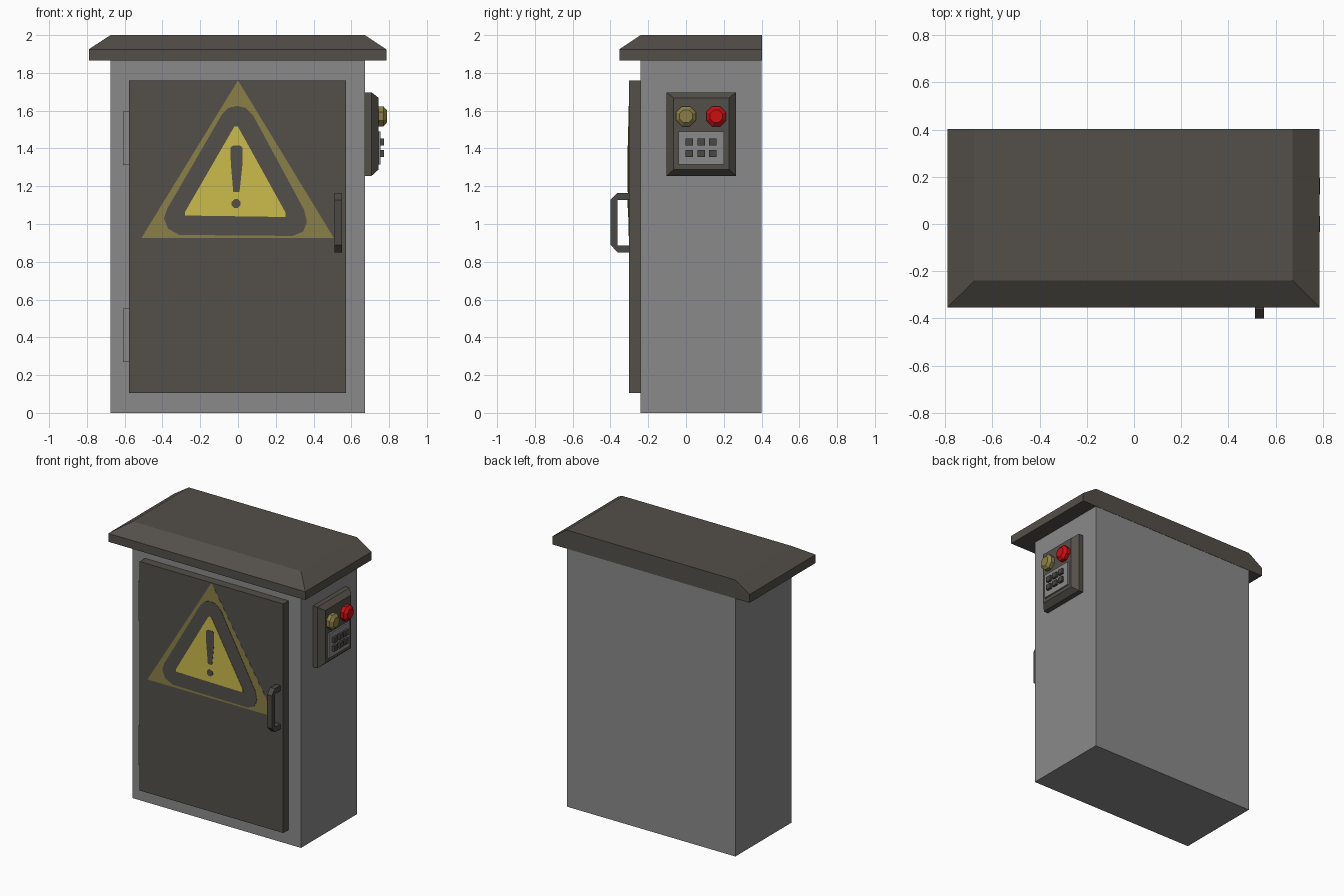
import bpy, bmesh, math

if "Cube" in bpy.data.objects:
    bpy.data.objects.remove(bpy.data.objects["Cube"])


def material(name, rgb):
    m = bpy.data.materials.new(name)
    m.diffuse_color = (*rgb, 1)
    m.use_nodes = True
    m.node_tree.nodes["Principled BSDF"].inputs["Base Color"].default_value = m.diffuse_color
    return m


GREY = material("cabinet_grey", (0.255, 0.255, 0.255))
DARK = material("dark_brown_grey", (0.088, 0.080, 0.068))
IRON = material("handle_iron", (0.070, 0.065, 0.058))
OLIVE = material("faded_yellow", (0.255, 0.215, 0.065))
YELLOW = material("bright_yellow", (0.60, 0.50, 0.07))
RED = material("button_red", (0.60, 0.004, 0.006))


def loft(name, rings, mat):
    """Closed solid through matching rings of 3D points."""
    bm = bmesh.new()
    rows = [[bm.verts.new(p) for p in r] for r in rings]
    n = len(rows[0])
    for a, b in zip(rows, rows[1:]):
        for i in range(n):
            j = (i + 1) % n
            bm.faces.new((a[i], a[j], b[j], b[i]))
    bm.faces.new(rows[0])
    bm.faces.new(rows[-1])
    bmesh.ops.recalc_face_normals(bm, faces=bm.faces)
    me = bpy.data.meshes.new(name)
    bm.to_mesh(me)
    bm.free()
    me.materials.append(mat)
    ob = bpy.data.objects.new(name, me)
    bpy.context.collection.objects.link(ob)
    return ob


def rect_z(x0, x1, y0, y1, z):
    return [(x0, y0, z), (x1, y0, z), (x1, y1, z), (x0, y1, z)]


def rect_x(y0, y1, z0, z1, x):
    return [(x, y0, z0), (x, y1, z0), (x, y1, z1), (x, y0, z1)]


def box(name, x0, x1, y0, y1, z0, z1, mat):
    return loft(name, [rect_z(x0, x1, y0, y1, z) for z in (z0, z1)], mat)


def sign_plate(name, pts, thick, mat):
    """Thin plate on the door front from an (x, z) outline."""
    return loft(name, [[(x, y, z) for x, z in pts] for y in (-0.299, -0.302 - thick)], mat)


# Cabinet body, overhanging hipped roof with a flat back, door
box("cabinet_body", -0.675, 0.672, -0.24, 0.40, 0, 1.88, GREY)
loft("roof", [rect_z(-0.79, 0.785, -0.353, 0.402, 1.865),
              rect_z(-0.79, 0.785, -0.353, 0.402, 1.925),
              rect_z(-0.675, 0.672, -0.24, 0.402, 2.0)], DARK)
box("door", -0.576, 0.573, -0.302, -0.235, 0.105, 1.76, DARK)

# Door hinges
for i, z in enumerate((0.27, 1.312)):
    box(f"hinge_{i + 1}", -0.608, -0.57, -0.27, -0.235, z, z + 0.283, GREY)

# Door handle: chamfered U profile
grip = [(-0.295, 0.85), (-0.362, 0.85), (-0.40, 0.89), (-0.40, 1.127), (-0.362, 1.165),
        (-0.295, 1.165), (-0.295, 1.127), (-0.362, 1.127), (-0.362, 0.887), (-0.295, 0.887)]
loft("door_handle", [[(x, y, z) for y, z in grip] for x in (0.512, 0.55)], IRON)

# Warning sign, stacked thin plates
sign_plate("sign_outer_triangle", [(-0.512, 0.925), (0.508, 0.925), (0, 1.76)], 0.001, OLIVE)
sign_plate("sign_dark_band",
           [(-0.31, 0.942), (0.29, 0.937), (0.345, 0.96), (0.365, 1.01), (0.35, 1.075),
            (0.08, 1.575), (0.04, 1.615), (-0.005, 1.625), (-0.05, 1.615), (-0.085, 1.58),
            (-0.375, 1.08), (-0.392, 1.03), (-0.37, 0.975)], 0.003, DARK)
sign_plate("sign_inner_triangle",
           [(-0.28, 1.045), (0.252, 1.037), (0.252, 1.06), (0.0, 1.515), (-0.02, 1.515),
            (-0.28, 1.065)], 0.005, YELLOW)
sign_plate("sign_mark_bar", [(-0.025, 1.17), (0.008, 1.17), (0.024, 1.32), (0.024, 1.405),
                             (0.01, 1.415), (-0.026, 1.415), (-0.04, 1.405), (-0.038, 1.32)],
           0.007, DARK)
sign_plate("sign_mark_dot",
           [(-0.01 + 0.025 * math.cos(math.tau * (k + .5) / 8),
             1.108 + 0.025 * math.sin(math.tau * (k + .5) / 8)) for k in range(8)], 0.007, DARK)

# Control panel on the right side
loft("control_panel", [rect_x(-0.103, 0.265, 1.255, 1.697, 0.665),
                       rect_x(-0.103, 0.265, 1.255, 1.697, 0.707),
                       rect_x(-0.066, 0.228, 1.288, 1.668, 0.744)], DARK)
box("keypad_plate", 0.74, 0.755, -0.04, 0.202, 1.314, 1.49, GREY)
for r, z in enumerate((1.434, 1.373)):
    for c, y in enumerate((0.018, 0.08, 0.142)):
        box(f"key_{r}_{c}", 0.75, 0.772, y - .02, y + .02, z - .019, z + .019, IRON)


# Push buttons: chamfered octagonal caps
def octagon(y, z, r, x):
    return [(x, y + r * math.cos(math.tau * (k + .5) / 8),
             z + r * math.sin(math.tau * (k + .5) / 8)) for k in range(8)]


for name, y, mat in (("yellow_button", 0.0, OLIVE), ("red_button", 0.16, RED)):
    loft(name, [octagon(y, 1.57, 0.057, 0.74), octagon(y, 1.57, 0.057, 0.77),
                octagon(y, 1.57, 0.036, 0.788)], mat)
